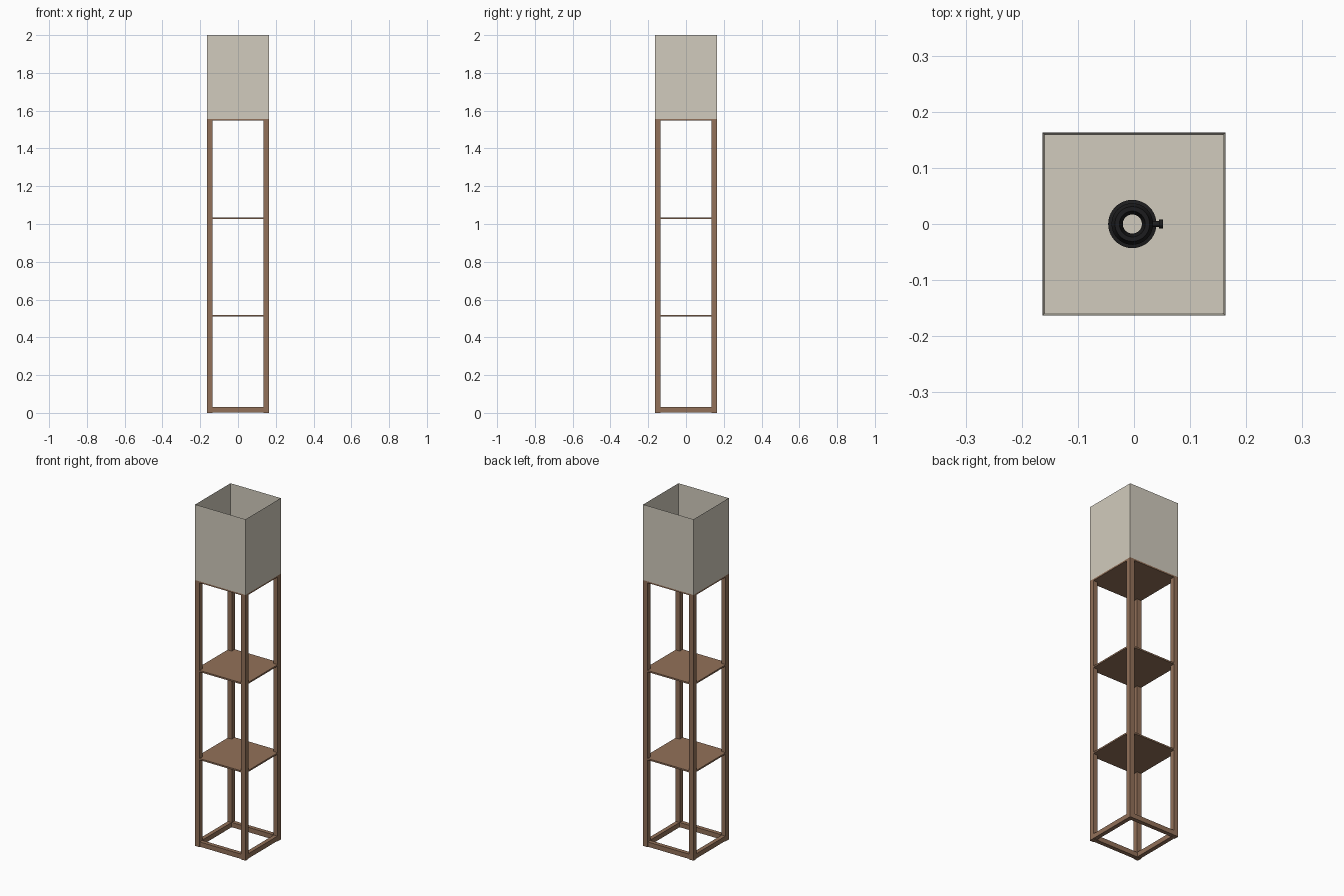
import bpy, bmesh, math
from mathutils import Matrix

if "Cube" in bpy.data.objects:
    bpy.data.objects.remove(bpy.data.objects["Cube"])


def material(name, color):
    m = bpy.data.materials.new(name)
    m.use_nodes = True
    m.diffuse_color = (*color, 1)
    m.node_tree.nodes["Principled BSDF"].inputs["Base Color"].default_value = (*color, 1)
    return m


WOOD = material("warm brown wood", (0.29, 0.165, 0.10))
FABRIC = material("cream fabric", (0.64, 0.60, 0.51))
BLACK = material("black plastic", (0.012, 0.012, 0.013))


def finish(name, bm, mat):
    bmesh.ops.recalc_face_normals(bm, faces=bm.faces)
    mesh = bpy.data.meshes.new(name)
    bm.to_mesh(mesh)
    bm.free()
    mesh.materials.append(mat)
    ob = bpy.data.objects.new(name, mesh)
    bpy.context.collection.objects.link(ob)
    return ob


def box(name, lo, hi, mat):
    bm = bmesh.new()
    bmesh.ops.create_cube(bm, size=1)
    for v in bm.verts:
        v.co = [l if c < 0 else h for c, l, h in zip(v.co, lo, hi)]
    return finish(name, bm, mat)


def lathe(name, profile, mat, x=0, steps=40):
    # closed profile of (radius, height) spun around the vertical axis
    bm = bmesh.new()
    verts = [bm.verts.new((r, 0, z)) for r, z in profile]
    edges = [bm.edges.new((a, b)) for a, b in zip(verts, verts[1:] + verts[:1])]
    bmesh.ops.spin(bm, geom=verts + edges, cent=(0, 0, 0), axis=(0, 0, 1),
                   angle=2 * math.pi, steps=steps, use_merge=True)
    bmesh.ops.translate(bm, verts=bm.verts, vec=(x, 0, 0))
    ob = finish(name, bm, mat)
    bpy.ops.object.select_all(action="DESELECT")
    ob.select_set(True)
    bpy.context.view_layer.objects.active = ob
    bpy.ops.object.shade_smooth_by_angle(angle=math.radians(35))
    return ob


R = 0.163        # half width of the lamp
POST = 0.028     # post thickness
IN = R - POST
DECK = 1.548     # underside of the lamp deck

# Four corner posts
for sx, side in ((-1, "right"), (1, "left")):
    for sy, end in ((-1, "front"), (1, "back")):
        xs, ys = sorted((sx * IN, sx * R)), sorted((sy * IN, sy * R))
        box(f"{end}_{side}_post", (xs[0], ys[0], 0), (xs[1], ys[1], DECK), WOOD)

# Base rails between the posts
for s, end, side in ((-1, "front", "right"), (1, "back", "left")):
    a, b = sorted((s * (IN + 0.002), s * (R - 0.002)))
    box(f"{end}_base_rail", (-IN, a, 0.002), (IN, b, 0.03), WOOD)
    box(f"{side}_base_rail", (a, -IN, 0.002), (b, IN, 0.03), WOOD)

# Shelves and the deck under the shade
E = R - 0.0005
for name, z in (("lower_shelf", 0.514), ("upper_shelf", 1.03)):
    box(name, (-E, -E, z - 0.004), (E, E, z + 0.005), WOOD)
box("lamp_deck", (-R, -R, DECK), (R, R, DECK + 0.009), WOOD)

# Open-topped fabric shade: a box hollowed from its top face
bm = bmesh.new()
bmesh.ops.create_cube(bm, size=1)
for v in bm.verts:
    v.co = (2 * R * v.co.x, 2 * R * v.co.y, 2 if v.co.z > 0 else DECK + 0.009)
top = max(bm.faces, key=lambda f: f.calc_center_median().z)
bmesh.ops.inset_region(bm, faces=[top], thickness=0.006)
for v in top.verts:
    v.co.z = DECK + 0.013
finish("fabric_shade", bm, FABRIC)

# Bulb holder with a threaded collar
Z, CX = DECK + 0.013, -0.003
thread = [(0.034 + 0.003 * (i % 2), Z + 0.014 + 0.005 * i) for i in range(11)]
lathe("bulb_holder", [(0.017, Z), (0.043, Z), (0.043, Z + 0.012)] + thread
      + [(0.031, Z + 0.075), (0.023, Z + 0.075), (0.017, Z + 0.05)], BLACK, CX)

# Rotary switch on the side of the holder
bm = bmesh.new()
for radius, length, start in ((0.005, 0.018, 0.03), (0.008, 0.007, 0.045)):
    bmesh.ops.create_cone(bm, cap_ends=True, segments=16, radius1=radius,
                          radius2=radius, depth=length,
                          matrix=Matrix.Translation((start + length / 2, 0, Z + 0.04))
                          @ Matrix.Rotation(math.pi / 2, 4, "Y"))
finish("switch_knob", bm, BLACK)
